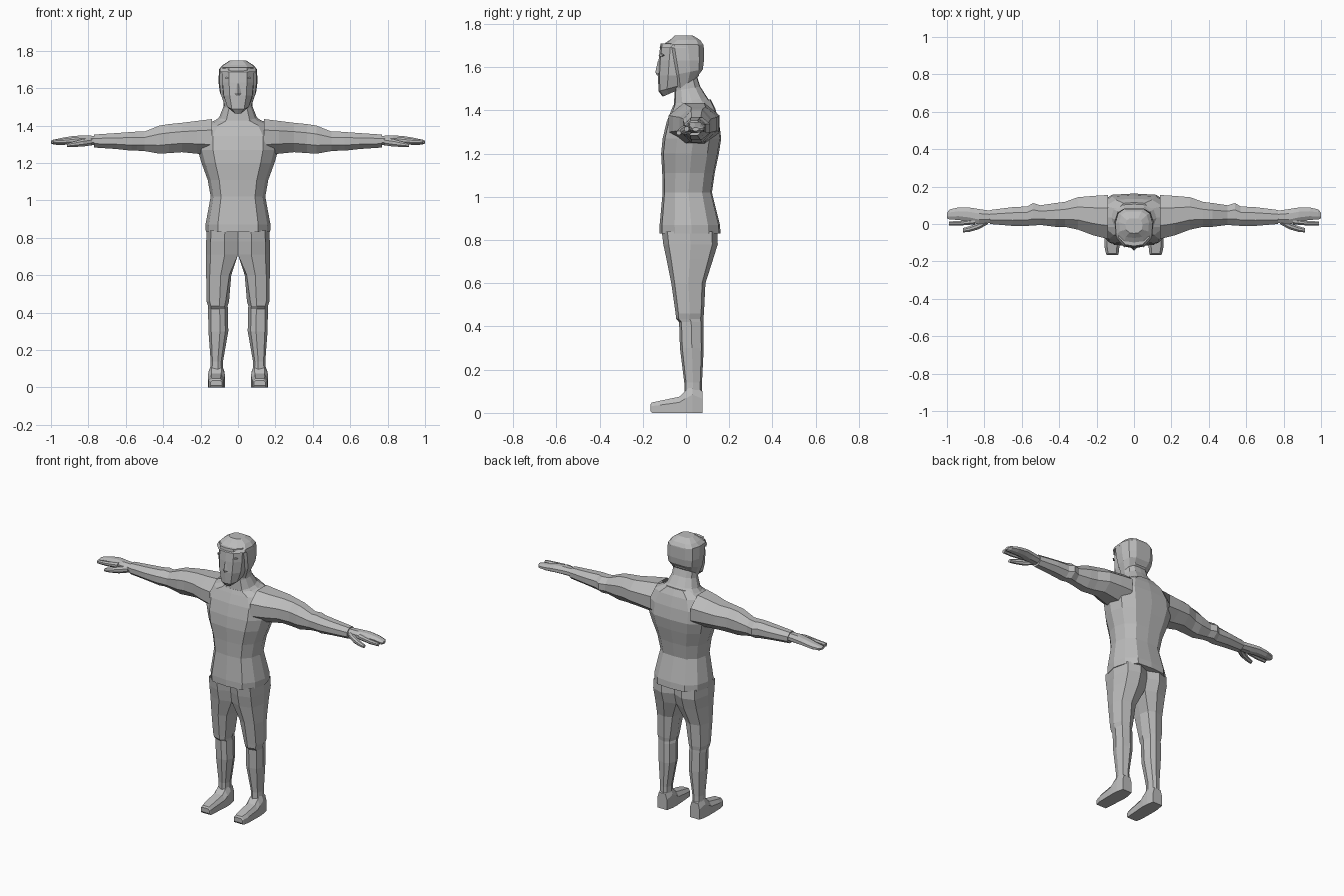
import bpy, bmesh

grey = bpy.data.materials.new("plain_grey")
grey.diffuse_color = (0.5, 0.5, 0.5, 1)


def loft(name, rings, mirror=False, start_cap=True, end_cap=True):
    """Skin a list of equal-length point rings into one flat-shaded part."""
    bm = bmesh.new()
    loops = [[bm.verts.new(p) for p in ring] for ring in rings]
    n = len(loops[0])
    for a, b in zip(loops, loops[1:]):
        for i in range(n):
            j = (i + 1) % n
            bm.faces.new((a[i], a[j], b[j], b[i]))
    if start_cap:
        bm.faces.new(loops[0])
    if end_cap:
        bm.faces.new(loops[-1])
    bmesh.ops.recalc_face_normals(bm, faces=bm.faces)
    mesh = bpy.data.meshes.new(name)
    bm.to_mesh(mesh)
    bm.free()
    mesh.materials.append(grey)
    ob = bpy.data.objects.new(name, mesh)
    bpy.context.collection.objects.link(ob)
    if mirror:
        ob.modifiers.new("mirror", 'MIRROR')
    return ob


# Half outlines from front to back, x and y from -1 to 1
BODY = [(0, -1), (.62, -.92), (.9, -.5), (1, .05), (.88, .6), (.55, .95), (0, 1)]
HEAD = [(0, -1), (.55, -.92), (.95, -.5), (1, .2), (.85, .75), (.5, 1), (0, 1)]


def body_ring(half, w, y0, y1, zf, zb=None):
    """Symmetric horizontal ring; zf and zb are heights at front and back."""
    zb = zf if zb is None else zb
    full = half + [(-x, y) for x, y in half[-2:0:-1]]
    return [(x * w, y0 + (y1 - y0) * (y + 1) / 2, zf + (zb - zf) * (y + 1) / 2)
            for x, y in full]


OCT = [(0, .3), (.3, 0), (.7, 0), (1, .3), (1, .7), (.7, 1), (.3, 1), (0, .7)]


def limb_ring(x, y0, y1, z0, z1):
    return [(x, y0 + (y1 - y0) * a, z0 + (z1 - z0) * b) for a, b in OCT]


# Shirt body with shoulders
loft("shirt", [body_ring(BODY, *r) for r in [
    (.172, -.122, .16, .83),
    (.174, -.122, .157, .87),
    (.146, -.108, .12, 1.02),
    (.162, -.11, .133, 1.11),
    (.195, -.115, .152, 1.2),
    (.215, -.108, .163, 1.27),
    (.215, -.09, .153, 1.345),
    (.175, -.068, .135, 1.4, 1.41),
    (.1, -.058, .115, 1.425, 1.45)]])

# Sleeves, shoulder to cuff
loft("sleeve", [limb_ring(*r) for r in [
    (.14, -.08, .155, 1.24, 1.435),
    (.22, -.06, .15, 1.25, 1.425),
    (.3, -.03, .143, 1.258, 1.415),
    (.37, -.015, .118, 1.253, 1.408),
    (.42, -.015, .112, 1.25, 1.4),
    (.5, -.005, .1, 1.264, 1.368),
    (.54, -.008, .112, 1.266, 1.368),
    (.57, -.01, .094, 1.266, 1.366),
    (.65, -.01, .09, 1.275, 1.36),
    (.77, .0, .075, 1.283, 1.352)]], True, False)

# Hand: palm with joined fingers, separate index finger and thumb
loft("hand", [limb_ring(*r) for r in [
    (.75, .008, .068, 1.295, 1.345),
    (.83, .0, .08, 1.297, 1.347),
    (.88, .012, .088, 1.3, 1.345),
    (.94, .022, .088, 1.297, 1.335),
    (.985, .024, .078, 1.298, 1.325),
    (1.0, .03, .06, 1.305, 1.32)]], True)
loft("index_finger", [limb_ring(*r) for r in [
    (.85, -.002, .03, 1.305, 1.34),
    (.93, -.008, .016, 1.302, 1.33),
    (.99, -.008, .014, 1.303, 1.325)]], True)
loft("thumb", [limb_ring(*r) for r in [
    (.78, .0, .04, 1.295, 1.335),
    (.83, -.028, .008, 1.288, 1.328),
    (.88, -.042, -.012, 1.286, 1.314),
    (.915, -.045, -.022, 1.285, 1.305)]], True)


def leg_ring(z, x0, x1, y0, y1, c):
    pts = [(0, .5), (c, .12), (.42, 0), (.86, .1), (1, .5), (.86, .9), (.42, 1), (c, .88)]
    return [(x0 + (x1 - x0) * a, y0 + (y1 - y0) * b, z) for a, b in pts]


# Trousers, joined at the centre above the crotch
loft("trouser_leg", [leg_ring(*r) for r in [
    (.84, .0, .168, -.112, .145, 0),
    (.78, .0, .17, -.105, .147, 0),
    (.71, .0, .17, -.09, .125, 0),
    (.6, .036, .17, -.068, .09, .08),
    (.46, .048, .168, -.048, .083, .15),
    (.435, .056, .16, -.046, .08, .15),
    (.42, .053, .16, -.032, .08, .15),
    (.3, .052, .158, -.028, .082, .15),
    (.14, .08, .146, -.008, .074, .15),
    (.05, .078, .15, -.008, .074, .15)]], True, False)


def shoe_ring(y, x0, x1, z0, z1, inset):
    return [(x0, y, z0), (x1, y, z0), (x1, y, z0 + (z1 - z0) * .65),
            (x1 - inset, y, z1), (x0 + inset, y, z1), (x0, y, z0 + (z1 - z0) * .65)]


# Shoes, heel to toe
loft("shoe", [shoe_ring(*r) for r in [
    (.076, .082, .148, .0, .1, .01),
    (.03, .072, .158, .0, .13, .018),
    (-.005, .07, .16, .0, .1, .018),
    (-.03, .072, .16, .0, .075, .018),
    (-.12, .078, .158, .0, .056, .014),
    (-.158, .082, .15, .0, .048, .012),
    (-.165, .086, .146, .01, .038, .01)]], True)

# Neck and collar
loft("neck", [body_ring(BODY, *r) for r in [
    (.135, -.06, .12, 1.4, 1.43),
    (.1, -.056, .098, 1.43, 1.46),
    (.078, -.052, .066, 1.49, 1.51),
    (.074, -.052, .05, 1.56)]], False, False, False)

# Face block
loft("face", [body_ring(HEAD, *r) for r in [
    (.03, -.108, .0, 1.463, 1.51),
    (.06, -.127, .03, 1.488, 1.53),
    (.08, -.13, .06, 1.56, 1.56),
    (.087, -.127, .07, 1.63),
    (.086, -.118, .07, 1.71)]])

# Hair: back and sides, then crown with fringe
loft("hair_back", [body_ring(HEAD, *r) for r in [
    (.074, -.05, .045, 1.49, 1.545),
    (.097, -.07, .078, 1.56, 1.59),
    (.104, -.085, .083, 1.63),
    (.102, -.1, .082, 1.7)]], False, True, False)
loft("hair_crown", [body_ring(HEAD, *r) for r in [
    (.102, -.125, .082, 1.688),
    (.1, -.108, .08, 1.704),
    (.08, -.075, .066, 1.725),
    (.045, -.05, .03, 1.747)]])

# Nose wedge
loft("nose", [[(-.006, -.126, 1.625), (.006, -.126, 1.625), (0, -.131, 1.625)],
              [(-.02, -.124, 1.572), (.02, -.124, 1.572), (0, -.142, 1.575)],
              [(-.01, -.126, 1.56), (.01, -.126, 1.56), (0, -.133, 1.56)]])

# Eyes: thin plates lying on the face
loft("eye", [[(x, y + d, z) for x, y, z in [
    (.048, -.119, 1.655), (.06, -.109, 1.648), (.072, -.099, 1.655), (.06, -.109, 1.662)]]
    for d in (0, -.008)], True)
